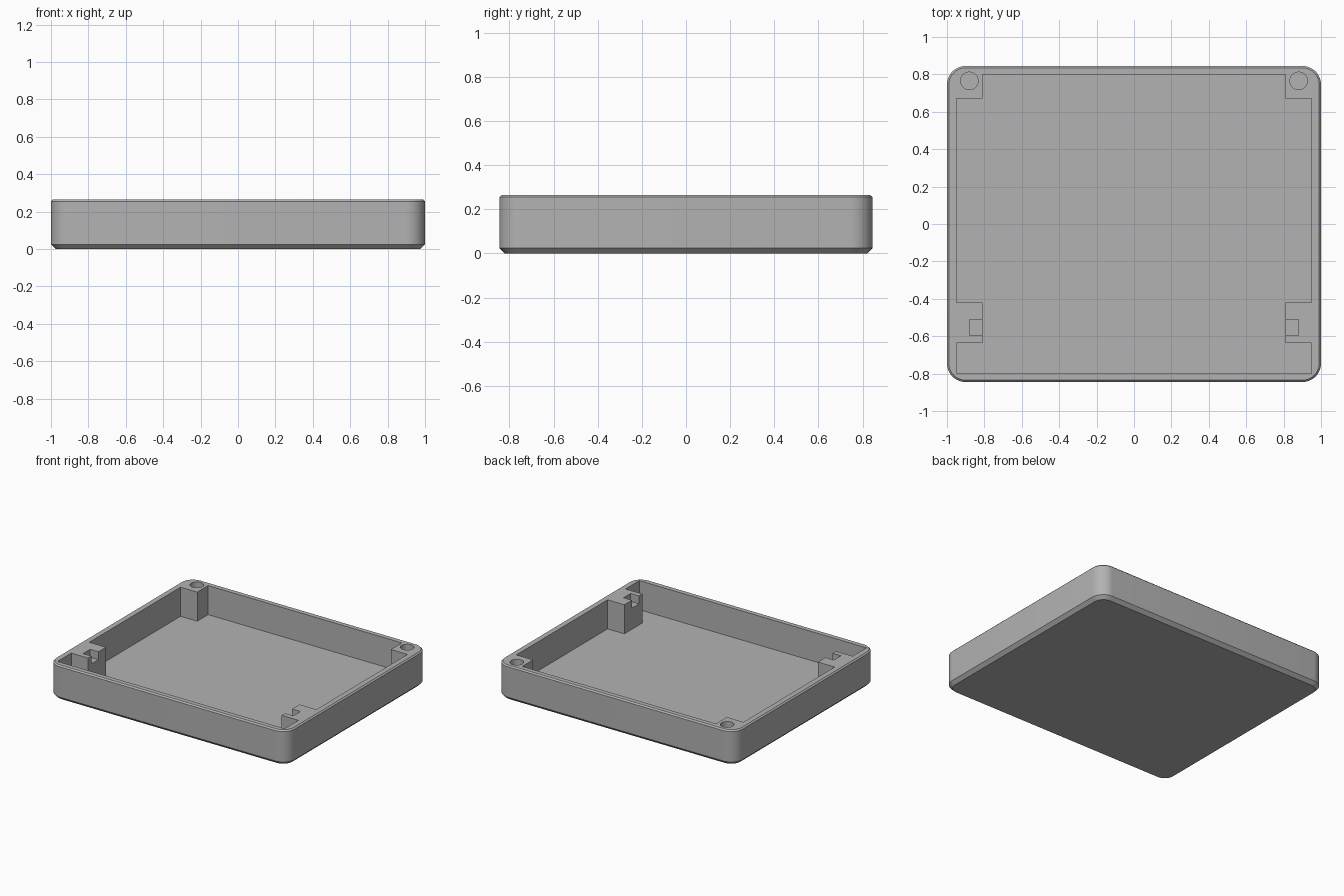
import bpy, bmesh, math

if "Cube" in bpy.data.objects:
    bpy.data.objects.remove(bpy.data.objects["Cube"], do_unlink=True)

HX, HY, H = 1.0, 0.845, 0.265      # half width, half depth, height
FLOOR, RADIUS = 0.045, 0.1
LIP = H + 0.1                      # cutters rise past the rim

grey = bpy.data.materials.new("plain grey")
grey.use_nodes = True
colour = (0.45, 0.45, 0.45, 1)
grey.diffuse_color = colour
grey.node_tree.nodes["Principled BSDF"].inputs["Base Color"].default_value = colour


def rounded_rect(inset, steps=10):
    """Outline of the case, moved inward by inset."""
    r = RADIUS - inset
    pts = []
    for q, (sx, sy) in enumerate([(1, 1), (-1, 1), (-1, -1), (1, -1)]):
        for i in range(steps + 1):
            a = math.pi / 2 * (q + i / steps)
            pts.append((sx * (HX - RADIUS) + r * math.cos(a),
                        sy * (HY - RADIUS) + r * math.sin(a)))
    return pts


def loft(name, rings):
    """Closed solid through a stack of (outline, z) rings."""
    bm = bmesh.new()
    loops = [[bm.verts.new((x, y, z)) for x, y in pts] for pts, z in rings]
    n = len(loops[0])
    for low, high in zip(loops, loops[1:]):
        for i in range(n):
            j = (i + 1) % n
            bm.faces.new((low[i], low[j], high[j], high[i]))
    bm.faces.new(loops[0][::-1])
    bm.faces.new(loops[-1])
    bmesh.ops.recalc_face_normals(bm, faces=bm.faces)
    mesh = bpy.data.meshes.new(name)
    bm.to_mesh(mesh)
    bm.free()
    mesh.materials.append(grey)
    obj = bpy.data.objects.new(name, mesh)
    bpy.context.collection.objects.link(obj)
    return obj


def prism(name, pts, z0, z1):
    return loft(name, [(pts, z0), (pts, z1)])


# Tray body: chamfered base, straight walls, fine chamfer at the rim
tray = loft("tray", [(rounded_rect(0.025), 0), (rounded_rect(0), 0.025),
                     (rounded_rect(0), H - 0.01), (rounded_rect(0.01), H)])

# Cavity outline leaves the back corner posts and front side blocks standing
half = [(0.95, -0.80), (0.95, -0.635), (0.81, -0.635), (0.81, -0.42),
        (0.95, -0.42), (0.95, 0.67), (0.81, 0.67), (0.81, 0.80)]
outline = half + [(-x, y) for x, y in reversed(half)]
cutters = [prism("cavity_cutter", outline, FLOOR, LIP)]

for side in (-1, 1):
    # Screw holes in the back posts
    hole = [(side * 0.88 + 0.047 * math.cos(math.tau * i / 32),
             0.765 + 0.047 * math.sin(math.tau * i / 32)) for i in range(32)]
    cutters.append(prism("screw_hole_cutter", hole, 0.07, LIP))
    # Notches in the front blocks
    notch = [(side * x, y) for x, y in
             [(0.78, -0.595), (0.88, -0.595), (0.88, -0.51), (0.78, -0.51)]]
    cutters.append(prism("notch_cutter", notch, H - 0.06, LIP))

bpy.ops.object.select_all(action="DESELECT")
bpy.context.view_layer.objects.active = tray
tray.select_set(True)
for cutter in cutters:
    cutter.hide_render = True
    mod = tray.modifiers.new("cut", "BOOLEAN")
    mod.operation = "DIFFERENCE"
    mod.solver = "EXACT"
    mod.object = cutter
    bpy.ops.object.modifier_apply(modifier=mod.name)
    bpy.data.objects.remove(cutter, do_unlink=True)

bpy.ops.object.shade_smooth_by_angle(angle=math.radians(30))
